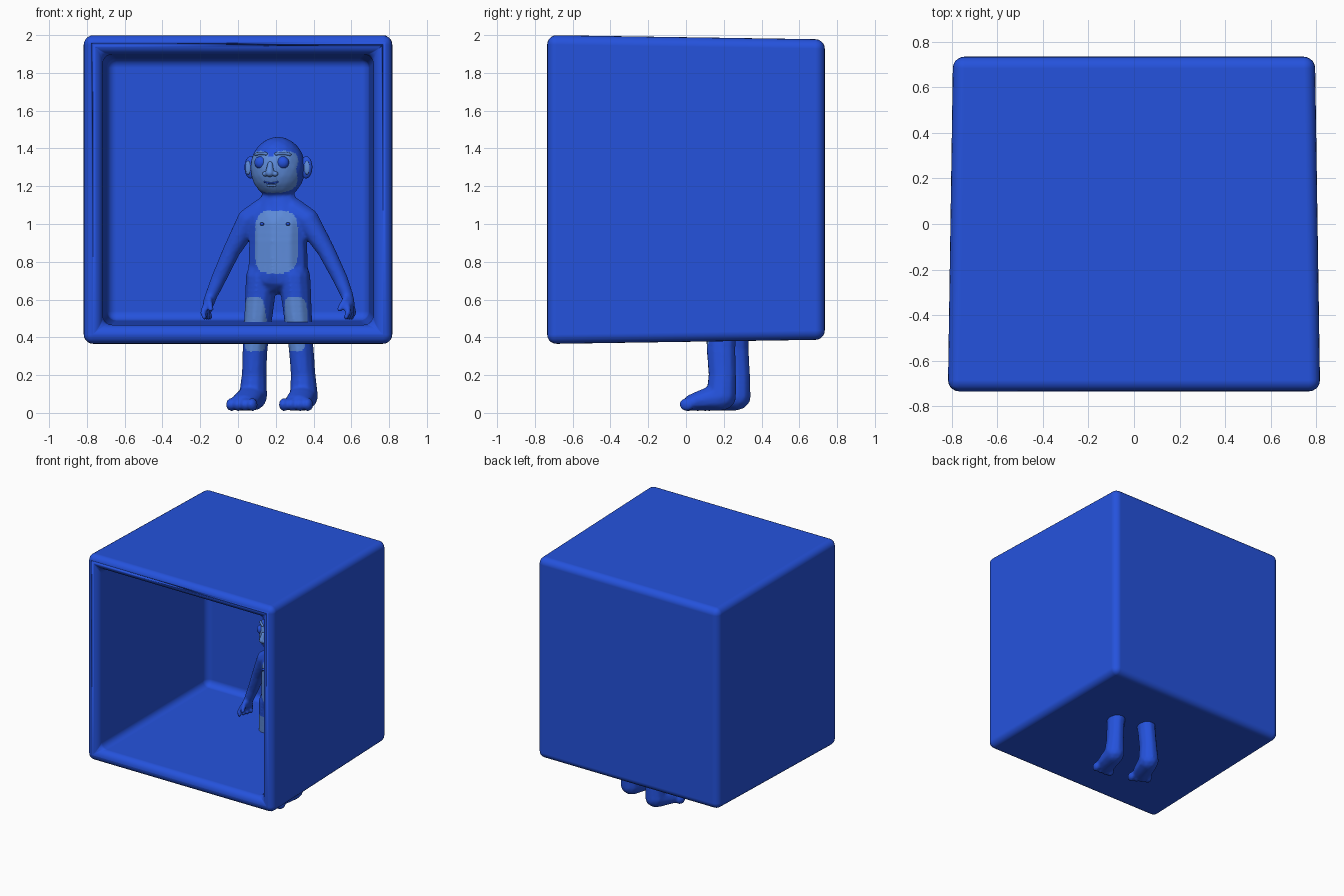
import bpy, bmesh, math
from mathutils import Matrix, Vector

if "Cube" in bpy.data.objects:
    bpy.data.objects.remove(bpy.data.objects["Cube"], do_unlink=True)


def material(name, rgb):
    m = bpy.data.materials.new(name)
    m.use_nodes = True
    m.diffuse_color = (*rgb, 1)
    bsdf = next(n for n in m.node_tree.nodes if n.type == 'BSDF_PRINCIPLED')
    bsdf.inputs["Base Color"].default_value = (*rgb, 1)
    return m


BLUE = material("royal blue", (0.018, 0.085, 0.72))
LIGHT = material("light blue", (0.11, 0.26, 0.70))

# Figure placement: turned a little inside the box
PLACE = Matrix.Translation((0.2125, 0.22, 0)) @ Matrix.Rotation(math.radians(-16), 4, 'Z')


def add_object(name, mesh, mats):
    for m in mats:
        mesh.materials.append(m)
    ob = bpy.data.objects.new(name, mesh)
    bpy.context.collection.objects.link(ob)
    return ob


def ball(bm, pos, radii, detail=3):
    mat = Matrix.Translation(pos) @ Matrix.Diagonal((*radii, 1))
    bmesh.ops.create_icosphere(bm, subdivisions=detail, radius=1, matrix=mat)


def chain(bm, points, steps=8):
    """Sweep a ball along points given as (x, y, z, x radius, y radius)."""
    for a, b in zip(points, points[1:]):
        for i in range(steps + 1):
            v = [p + (q - p) * i / steps for p, q in zip(a, b)]
            ball(bm, v[:3], (v[3], v[4], min(v[3:])), 2)


def fuse(name, bm, voxel, mats, smooth=4):
    """Merge overlapping volumes into one smooth skin."""
    mesh = bpy.data.meshes.new(name)
    bm.to_mesh(mesh)
    bm.free()
    ob = add_object(name, mesh, [])
    r = ob.modifiers.new("Remesh", 'REMESH')
    r.mode = 'VOXEL'
    r.voxel_size = voxel
    s = ob.modifiers.new("Smooth", 'SMOOTH')
    s.iterations = smooth
    bpy.context.view_layer.update()
    done = bpy.data.meshes.new_from_object(ob.evaluated_get(bpy.context.evaluated_depsgraph_get()))
    ob.modifiers.clear()
    ob.data = done
    done.materials.clear()
    for m in mats:
        done.materials.append(m)
    for p in done.polygons:
        p.use_smooth = True
        p.material_index = 0
    ob.matrix_world = PLACE
    return ob


# Open box, tapering slightly to the back
bm = bmesh.new()
bmesh.ops.create_cube(bm, size=2)
for v in bm.verts:
    half = 0.8175 if v.co.y < 0 else 0.795
    v.co = Vector((v.co.x * half, v.co.y * 0.735, 1.1825 + v.co.z * half))
front = min(bm.faces, key=lambda f: f.calc_center_median().y)
bmesh.ops.inset_region(bm, faces=[front], thickness=0.142)
new = bmesh.ops.extrude_face_region(bm, geom=[front])["geom"]
for v in [g for g in new if isinstance(g, bmesh.types.BMVert)]:
    v.co = Vector((v.co.x * 0.968, 0.6, 1.1825 + (v.co.z - 1.1825) * 0.968))
if front.is_valid:
    bm.faces.remove(front)
bmesh.ops.recalc_face_normals(bm, faces=bm.faces)
mesh = bpy.data.meshes.new("open_box")
bm.to_mesh(mesh)
bm.free()
for p in mesh.polygons:
    p.use_smooth = True
box = add_object("open_box", mesh, [BLUE])
bev = box.modifiers.new("Bevel", 'BEVEL')
bev.width = 0.055
bev.segments = 5
bev.limit_method = 'ANGLE'
bev.harden_normals = True

# Body: torso, neck and head
HEAD = Vector((0, -0.005, 1.297))
HR = Vector((0.146, 0.15, 0.165))
bm = bmesh.new()
chain(bm, [(0, 0, 0.74, 0.165, 0.115), (0, 0, 0.9, 0.16, 0.115),
           (0, 0, 1.0, 0.165, 0.11), (0, 0, 1.06, 0.14, 0.09), (0, 0, 1.16, 0.075, 0.07)])
ball(bm, HEAD, HR)
for s in (-1, 1):
    # Legs and feet
    chain(bm, [(s * 0.09, 0, 0.72, 0.085, 0.1), (s * 0.108, 0, 0.52, 0.076, 0.09),
               (s * 0.127, 0, 0.34, 0.066, 0.08), (s * 0.135, 0.01, 0.2, 0.066, 0.076),
               (s * 0.14, 0.005, 0.088, 0.076, 0.082)])
    chain(bm, [(s * 0.14, 0.0, 0.085, 0.076, 0.075), (s * 0.145, -0.08, 0.07, 0.078, 0.06),
               (s * 0.15, -0.15, 0.055, 0.075, 0.045)])
    for i in range(4):
        ball(bm, (s * (0.088 + i * 0.041), -0.19 + i * 0.009, 0.044), (0.028, 0.042, 0.036), 2)
    # Arms and hands
    chain(bm, [(s * 0.08, 0, 1.07, 0.07, 0.07), (s * 0.16, 0, 1.02, 0.066, 0.066),
               (s * 0.26, 0.015, 0.86, 0.048, 0.05), (s * 0.335, 0.025, 0.71, 0.041, 0.042),
               (s * 0.375, 0.02, 0.62, 0.033, 0.037), (s * 0.388, 0.01, 0.575, 0.03, 0.045)])
    for i in range(4):
        y = -0.03 + i * 0.026
        chain(bm, [(s * 0.39, y, 0.57, 0.018, 0.017),
                   (s * 0.4, y * 1.4 - 0.01, 0.53, 0.016, 0.016),
                   (s * 0.39, y * 1.4 - 0.015, 0.505, 0.014, 0.014)], 5)
    chain(bm, [(s * 0.375, -0.02, 0.6, 0.018, 0.018), (s * 0.355, -0.055, 0.55, 0.016, 0.016)], 5)
body = fuse("body", bm, 0.0095, [BLUE, LIGHT])


def patch(x, z, cx, cz, w, h, power=4):
    return (abs(x - cx) / w) ** power + (abs(z - cz) / h) ** power < 1


# Pale patches on face, belly and knees
for p in body.data.polygons:
    x, y, z = p.center
    ax = abs(x)
    face = patch(x, z, 0, 1.262, 0.125, 0.098, 2.6) or patch(ax, z, 0.066, 1.325, 0.062, 0.062, 2.5)
    belly = patch(x, z, 0.012, 0.905, 0.115, 0.165)
    knee = patch(ax, z, 0.112, 0.47, 0.06, 0.145)
    if y < -0.02 and p.normal.y < -0.1 and (face or belly or knee):
        p.material_index = 1


def on_face(x, z, out=0.0):
    k = 1 - (x / HR.x) ** 2 - ((z - HEAD.z) / HR.z) ** 2
    return HEAD.y - HR.y * math.sqrt(max(k, 0)) - out


def face_line(name, xs, height, r, mat):
    """Thin rounded strip that follows the face."""
    bm = bmesh.new()
    pts = [(x, on_face(x, height(x)), height(x), r, r) for x in xs]
    chain(bm, pts, 4)
    return fuse(name, bm, r / 3, [mat], 1)


# Paired head features
for s, side in ((-1, "right"), (1, "left")):
    bm = bmesh.new()
    ball(bm, (s * 0.061, on_face(0.061, 1.325, -0.015), 1.325), (0.034, 0.028, 0.034))
    fuse(side + "_eye", bm, 0.005, [BLUE], 1)

    xs = [s * (0.028 + 0.013 * i) for i in range(6)]
    face_line(side + "_brow", xs, lambda x: 1.374 - 4 * (abs(x) - 0.055) ** 2, 0.009, LIGHT)

    bm = bmesh.new()
    ball(bm, (s * 0.153, 0.005, 1.3), (0.034, 0.022, 0.06))
    fuse(side + "_ear", bm, 0.006, [BLUE], 1)
    bm = bmesh.new()
    ball(bm, (s * 0.162, -0.013, 1.298), (0.016, 0.008, 0.038))
    fuse(side + "_inner_ear", bm, 0.004, [LIGHT], 1)

    bm = bmesh.new()
    ball(bm, (s * 0.072 + 0.012, -0.103, 1.0), (0.012, 0.012, 0.009))
    fuse(side + "_nipple", bm, 0.003, [BLUE], 1)

# Nose and mouth
bm = bmesh.new()
chain(bm, [(0, on_face(0, 1.32), 1.32, 0.014, 0.012), (0, on_face(0, 1.272, 0.008), 1.272, 0.024, 0.024)])
for s in (-1, 1):
    ball(bm, (s * 0.026, on_face(0.026, 1.265, 0.002), 1.265), (0.018, 0.017, 0.014))
fuse("nose", bm, 0.005, [LIGHT], 2)
face_line("mouth", [i * 0.012 for i in range(-3, 4)], lambda x: 1.216 + 5 * x * x, 0.005, BLUE)
face_line("lower_lip", [i * 0.01 for i in range(-2, 3)], lambda x: 1.202 + 5 * x * x, 0.006, LIGHT)
